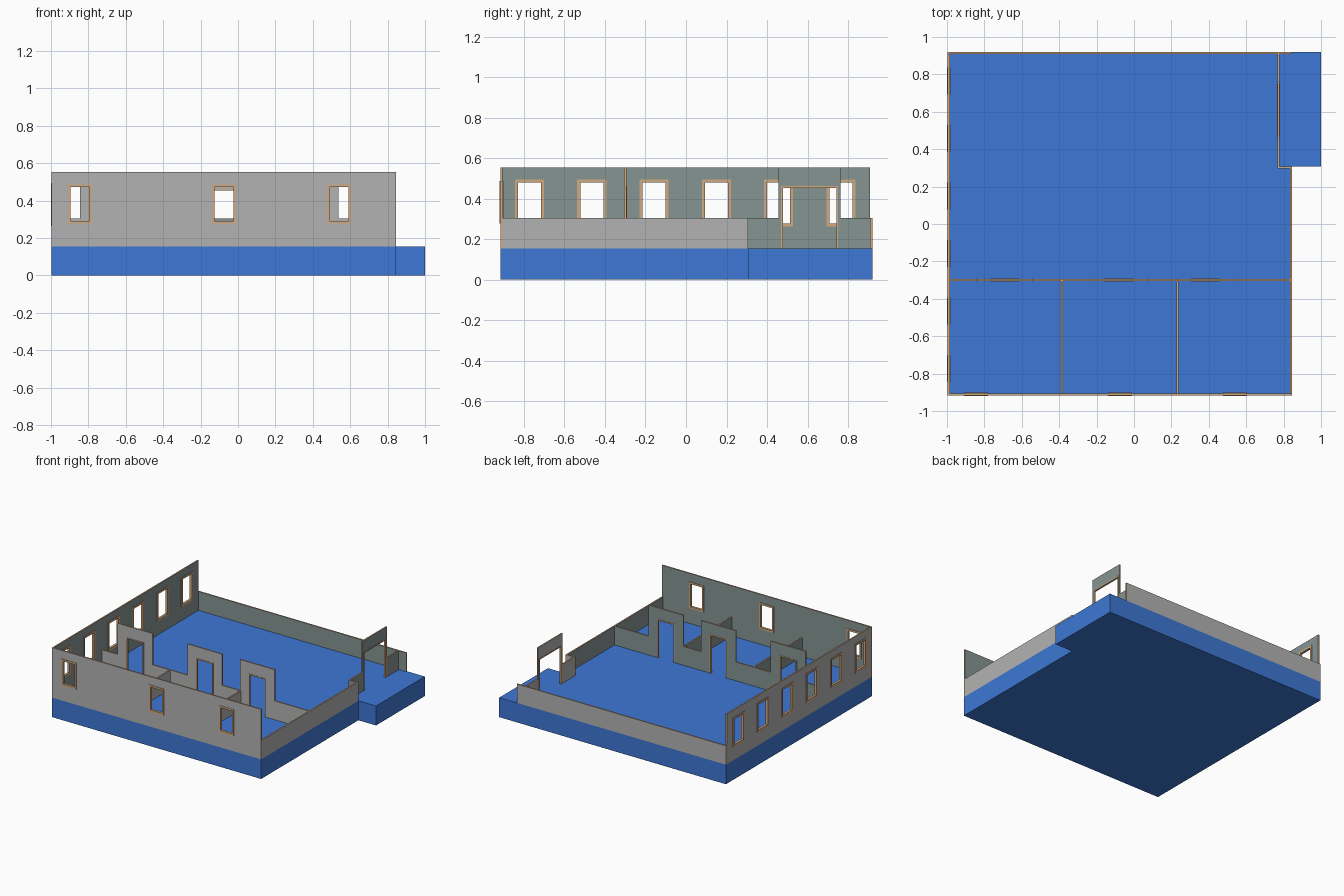
import bpy, bmesh

if "Cube" in bpy.data.objects:
    bpy.data.objects.remove(bpy.data.objects["Cube"])

def material(name, rgb):
    m = bpy.data.materials.new(name)
    m.diffuse_color = (*rgb, 1)
    m.use_nodes = True
    m.node_tree.nodes["Principled BSDF"].inputs["Base Color"].default_value = m.diffuse_color
    return m

BLUE = material("floor_blue", (0.047, 0.188, 0.66))
GREY = material("outer_grey", (0.45, 0.45, 0.45))
GREEN = material("inner_grey_green", (0.24, 0.30, 0.29))
TAN = material("trim_tan", (0.65, 0.40, 0.22))

FLOOR, LOW, HIGH, DOOR_TOP = 0.155, 0.305, 0.553, 0.462
T = 0.011      # wall thickness
LIP = 0.004    # how far frames stand proud of a wall

def slab(name, axis, at, thick, loops, neg, pos, edge):
    """Flat profile (with holes) extruded along an axis; sides get own colours."""
    def place(u, v):
        return {"x": (at, u, v), "y": (u, at, v), "z": (u, v, at)}[axis]
    i = "xyz".index(axis)
    bm = bmesh.new()
    edges = []
    for loop in loops:
        vs = [bm.verts.new(place(u, v)) for u, v in loop]
        edges += [bm.edges.new((a, b)) for a, b in zip(vs, vs[1:] + vs[:1])]
    bmesh.ops.triangle_fill(bm, edges=edges, use_beauty=True)
    geo = bmesh.ops.extrude_face_region(bm, geom=bm.faces[:], use_keep_orig=True)["geom"]
    move = [0, 0, 0]
    move[i] = thick
    bmesh.ops.translate(bm, vec=move, verts=[g for g in geo if isinstance(g, bmesh.types.BMVert)])
    bmesh.ops.recalc_face_normals(bm, faces=bm.faces[:])
    for f in bm.faces:
        f.normal_update()
        f.material_index = 0 if f.normal[i] < -0.5 else 1 if f.normal[i] > 0.5 else 2
    me = bpy.data.meshes.new(name)
    bm.to_mesh(me)
    bm.free()
    for m in (neg, pos, edge):
        me.materials.append(m)
    ob = bpy.data.objects.new(name, me)
    bpy.context.collection.objects.link(ob)
    return ob

def rect(u0, u1, v0, v1):
    return [(u0, v0), (u1, v0), (u1, v1), (u0, v1)]

def window_wall(name, axis, at, u0, u1, centres, half, z0, z1, neg, pos):
    """Tall wall with framed window openings."""
    holes = [rect(c - half, c + half, z0, z1) for c in centres]
    slab(name, axis, at, T, [rect(u0, u1, FLOOR, HIGH)] + holes, neg, pos, TAN)
    w = 0.015
    for n, c in enumerate(centres):
        ring = [rect(c - half, c + half, z0, z1),
                rect(c - half + w, c + half - w, z0 + w, z1 - w)]
        slab(f"{name}_window_frame_{n + 1}", axis, at - LIP, T + 2 * LIP, ring, TAN, TAN, TAN)

def door_wall(name, axis, at, u0, u1, centres, half, neg, pos):
    """Low wall that steps up to full height around each doorway."""
    bottom, top = [(u0, FLOOR)], [(u0, LOW)]
    for c in centres:
        a, b, r = c - half, c + half, 0.153
        bottom += [(a, FLOOR), (a, DOOR_TOP), (b, DOOR_TOP), (b, FLOOR)]
        top += [(c - r, LOW), (c - r, HIGH), (c + r, HIGH), (c + r, LOW)]
    bottom.append((u1, FLOOR))
    top.append((u1, LOW))
    slab(name, axis, at, T, [bottom + top[::-1]], neg, pos, TAN)
    w = 0.009
    for n, c in enumerate(centres):
        a, b = c - half, c + half
        arch = [(a, FLOOR), (a, DOOR_TOP), (b, DOOR_TOP), (b, FLOOR),
                (b - w, FLOOR), (b - w, DOOR_TOP - w), (a + w, DOOR_TOP - w), (a + w, FLOOR)]
        slab(f"{name}_door_frame_{n + 1}", axis, at - LIP / 2, T + LIP, [arch], TAN, TAN, TAN)

X0, X1, Y0, Y1 = -0.996, 0.845, -0.916, 0.92
PORCH_X, PORCH_Y, ENTRY_X, ROOM_Y = 1.0, 0.307, 0.767, -0.305

# Foundation with the porch bump-out
slab("foundation", "z", 0, FLOOR,
     [[(X0, Y0), (X1, Y0), (X1, PORCH_Y), (PORCH_X, PORCH_Y), (PORCH_X, Y1), (X0, Y1)]],
     BLUE, BLUE, BLUE)

# Tall walls with windows
window_wall("front_wall", "y", Y0, X0, X1, [-0.845, -0.075, 0.54], 0.065, 0.277, 0.487, GREY, GREEN)
window_wall("left_wall", "x", X0, Y0 + T, Y1 - T, [-0.772 + 0.3073 * k for k in range(6)],
            0.072, 0.263, 0.495, GREY, GREEN)

# Low outer walls
slab("back_wall", "y", Y1 - T, T, [rect(X0, X1, FLOOR, LOW)], GREEN, GREY, TAN)
slab("right_wall", "x", X1 - T, T, [rect(Y0 + T, PORCH_Y, FLOOR, LOW)], GREEN, GREY, TAN)
slab("porch_return_wall", "y", PORCH_Y - T, T, [rect(ENTRY_X, X1 - T, FLOOR, LOW)], GREEN, GREY, TAN)

# Walls with doorways
door_wall("entry_wall", "x", ENTRY_X, PORCH_Y, Y1 - T, [0.61], 0.141, GREY, GREEN)
door_wall("corridor_wall", "y", ROOM_Y, X0 + T, X1 - T, [-0.692, -0.08, 0.383], 0.077, GREY, GREEN)

# Room dividers
for n, x in enumerate((-0.39, 0.228)):
    slab(f"room_divider_{n + 1}", "x", x, T, [rect(Y0 + T, ROOM_Y, FLOOR, LOW)], GREEN, GREY, TAN)
